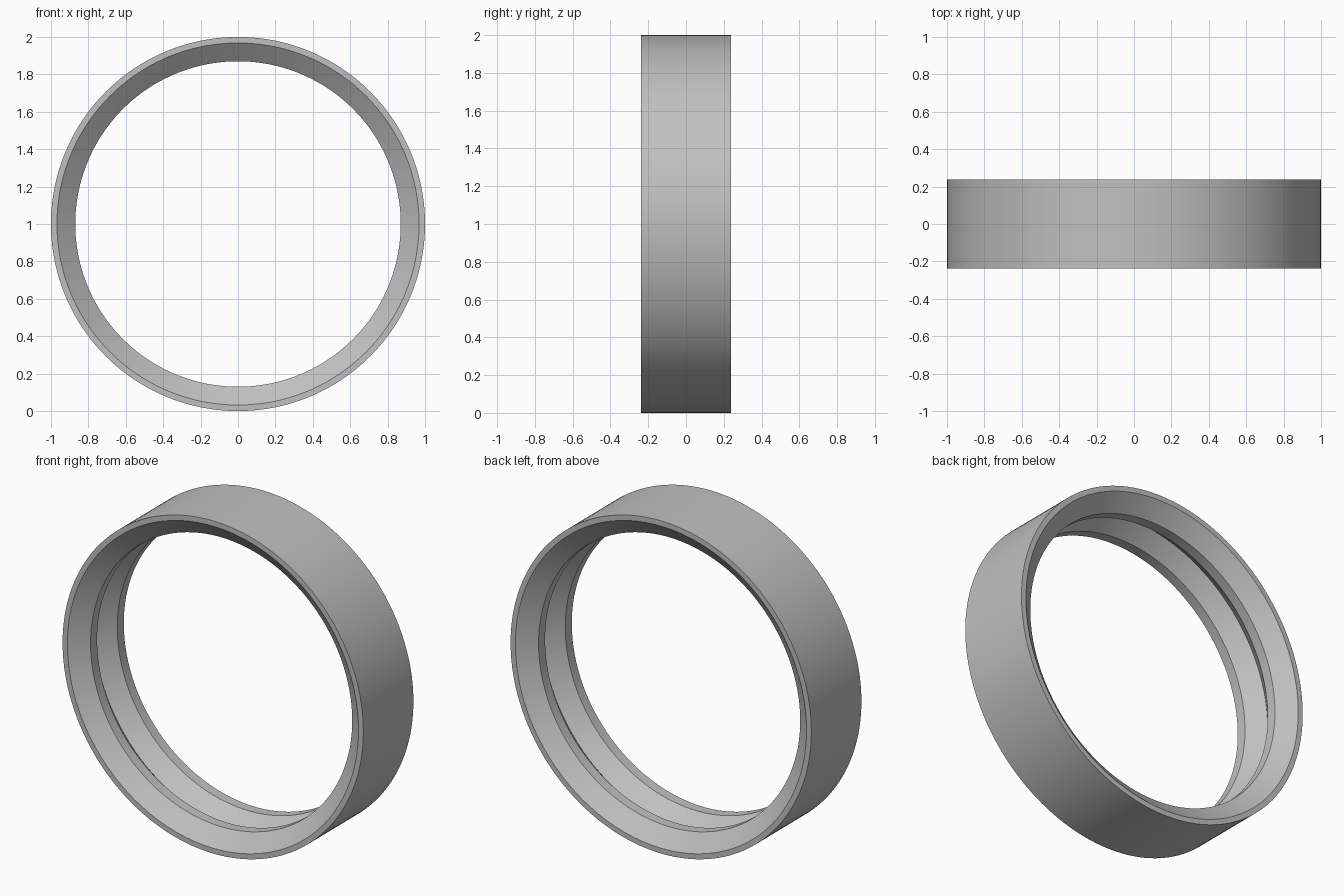
import bpy, bmesh, math
from mathutils import Vector

cube = bpy.data.objects.get("Cube")
if cube:
    bpy.data.objects.remove(cube, do_unlink=True)

SEGMENTS = 160
CENTRE = Vector((0, 0, 1))

# Plain grey material
grey = bpy.data.materials.new("plain_grey")
colour = (0.53, 0.53, 0.53, 1)
grey.diffuse_color = colour
grey.use_nodes = True
grey.node_tree.nodes["Principled BSDF"].inputs["Base Color"].default_value = colour

# Half profile (radius, y): outer wall, thin rim, inner chamfer, lip, groove bottom
half = [(1.0, -0.238), (0.968, -0.238), (0.87, -0.158), (0.87, -0.096), (0.95, 0.0)]
profile = half + [(r, -y) for r, y in reversed(half[:-1])]

# Revolve the closed profile around the y axis
bm = bmesh.new()
rings = []
for i in range(SEGMENTS):
    a = math.tau * i / SEGMENTS
    rings.append([bm.verts.new(CENTRE + Vector((r * math.cos(a), y, r * math.sin(a))))
                  for r, y in profile])
n = len(profile)
for i in range(SEGMENTS):
    here, there = rings[i], rings[(i + 1) % SEGMENTS]
    for j in range(n):
        k = (j + 1) % n
        bm.faces.new((here[j], here[k], there[k], there[j]))
bmesh.ops.recalc_face_normals(bm, faces=bm.faces)

mesh = bpy.data.meshes.new("grooved_ring")
bm.to_mesh(mesh)
bm.free()
mesh.materials.append(grey)
ring = bpy.data.objects.new("grooved_ring", mesh)
bpy.context.collection.objects.link(ring)

# Smooth round walls with crisp profile edges
bpy.ops.object.select_all(action="DESELECT")
ring.select_set(True)
bpy.context.view_layer.objects.active = ring
bpy.ops.object.shade_smooth_by_angle(angle=math.radians(25))
